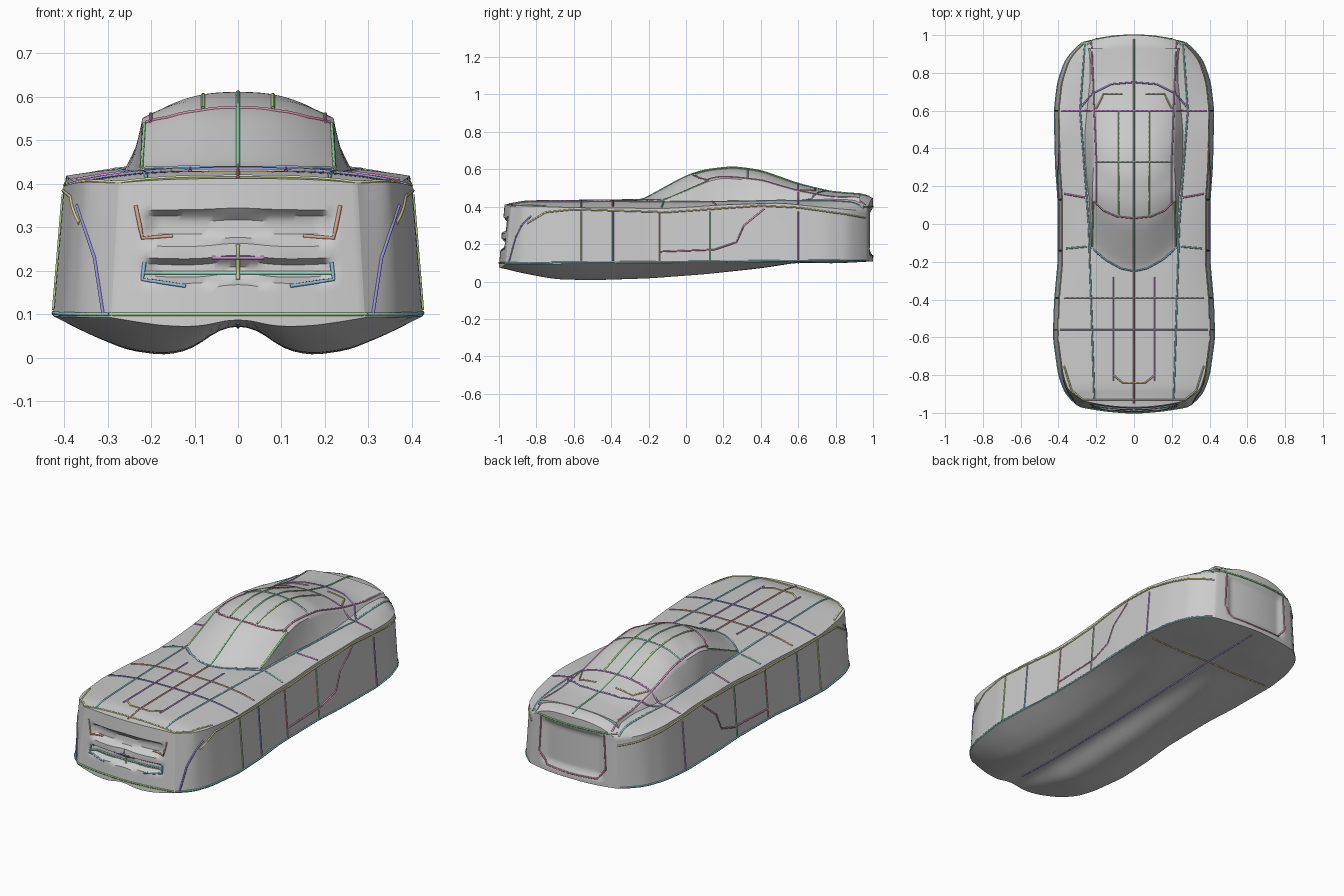
import bpy, bmesh, colorsys
from mathutils import Vector
from mathutils.bvhtree import BVHTree
from math import sin, pi

if "Cube" in bpy.data.objects:
    bpy.data.objects.remove(bpy.data.objects["Cube"])


def lin(pts, t):
    if t <= pts[0][0]:
        return pts[0][1]
    for (a, p), (b, q) in zip(pts, pts[1:]):
        if t <= b:
            return p + (q - p) * (t - a) / (b - a)
    return pts[-1][1]


def soft(pts, r=0.05):
    """Smoothed piecewise curve."""
    return lambda t: sum(lin(pts, t + r * k / 3) for k in range(-3, 4)) / 7


def step(a, b, t):
    t = max(0, min(1, (t - a) / (b - a)))
    return t * t * (3 - 2 * t)


# Body curves along the length
width = soft([(-1, .24), (-.95, .30), (-.9, .35), (-.8, .385), (-.6, .412), (-.4, .405), (-.2, .387),
              (.12, .387), (.3, .40), (.6, .407), (.75, .39), (.87, .35), (.95, .28), (1, .21)], .03)
crown = soft([(-.97, .41), (-.85, .43), (-.25, .437), (.3, .435), (.6, .445), (.85, .46), (.92, .47), (.97, .44)], .03)
edge = soft([(-.97, .40), (-.9, .405), (-.6, .395), (-.1, .39), (.2, .41), (.5, .42), (.8, .39), (1, .375)])
depth = soft([(-.97, .015), (-.85, .055), (-.7, .085), (-.5, .092), (-.2, .085), (.1, .065), (.4, .035), (.6, .005), (.8, .012), (1, 0)])
lobe = soft([(-.1, .27), (.05, .27), (.12, .4), (.25, .85), (.4, 1), (.6, .87), (.8, .48), (1, 0), (1.2, -.48)], .06)


def body_point(u, v, w):
    y = .965 * sin(v * pi / 2)
    rim = .092 + .009 * (y + 1)
    low = rim - depth(y) * lobe(abs(u))
    top = edge(y) + (crown(y) - edge(y)) * (1 - abs(u) ** 3)
    s = (w + 1) / 2
    z = low + (top - low) * s
    x = u * width(y) * (1.035 - .06 * s)
    # rounded ends, with shallow grille and tail panel recesses
    y += (1 if v > 0 else -1) * .035 * (1 - u * u) * step(.8, .96, abs(y))
    if v < 0:
        y += .03 * s * step(.85, .96, -y)
        if v == -1:
            ax = 1 - step(.18, .23, abs(x))
            for c, h in ((.30, .04), (.20, .03)):
                y += .028 * ax * (1 - step(h * .5, h, abs(z - c)))
    elif v == 1:
        y -= .018 * (1 - step(.15, .2, abs(x))) * step(.13, .17, z) * (1 - step(.36, .4, z))
    return x, y, z


# Cabin curves along the length
roof = soft([(-.25, .43), (-.2, .455), (-.1, .51), (0, .565), (.1, .597), (.25, .614), (.4, .594),
             (.6, .523), (.77, .481), (.93, .468)], .04)
half_top = soft([(-.25, .225), (.1, .22), (.35, .21), (.6, .215), (.93, .23)])
half_base = soft([(-.25, .24), (0, .245), (.2, .275), (.5, .305), (.7, .30), (.93, .27)])
drop = soft([(-.25, .0), (.05, .035), (.25, .07), (.6, .04), (.93, .02)])


def cabin_point(u, v, w):
    y = .34 + .59 * v
    s = (w + 1) / 2
    x = u * (half_base(y) + (half_top(y) - half_base(y)) * s)
    z = .36 + (roof(y) - drop(y) * abs(u) ** 2.5 - .36) * s
    return x, y + .12 * u * u * (1 - step(-.05, .5, y)), z


solids = []


def warped_box(name, func, nx, ny, nz):
    """A gridded box with every surface point moved by func."""
    bm = bmesh.new()
    n = (nx, ny, nz)
    for axis in range(3):
        a, b = [i for i in range(3) if i != axis]
        for side in (-1, 1):
            grid = []
            for i in range(n[a] + 1):
                row = []
                for j in range(n[b] + 1):
                    p = [0, 0, 0]
                    p[axis], p[a], p[b] = side, 2 * i / n[a] - 1, 2 * j / n[b] - 1
                    row.append(bm.verts.new(func(*p)))
                grid.append(row)
            for i in range(n[a]):
                for j in range(n[b]):
                    bm.faces.new((grid[i][j], grid[i + 1][j], grid[i + 1][j + 1], grid[i][j + 1]))
    bmesh.ops.remove_doubles(bm, verts=bm.verts, dist=.0002)
    bmesh.ops.recalc_face_normals(bm, faces=bm.faces)
    solids.append(BVHTree.FromBMesh(bm))
    me = bpy.data.meshes.new(name)
    bm.to_mesh(me)
    bm.free()
    ob = bpy.data.objects.new(name, me)
    bpy.context.collection.objects.link(ob)
    bpy.ops.object.select_all(action='DESELECT')
    ob.select_set(True)
    bpy.context.view_layer.objects.active = ob
    bpy.ops.object.shade_smooth_by_angle(angle=.6)


warped_box("car_body", body_point, 40, 90, 24)
warped_box("cabin", cabin_point, 32, 50, 12)

# Feature lines: drawn in one view and projected on to the surface
VIEWS = {"top": lambda a, b: ((a, b, 2), (0, 0, -1)), "under": lambda a, b: ((a, b, -2), (0, 0, 1)),
         "side": lambda a, b: ((2, a, b), (-1, 0, 0)), "front": lambda a, b: ((a, -2, b), (0, 1, 0)),
         "rear": lambda a, b: ((a, 2, b), (0, -1, 0))}
count = 0


def line(name, view, pts, mirror=True):
    global count
    path = []
    for (a, b), (c, d) in zip(pts, pts[1:]):
        n = max(2, int(((c - a) ** 2 + (d - b) ** 2) ** .5 / .025))
        path += [(a + (c - a) * k / n, b + (d - b) * k / n) for k in range(n)]
    path.append(pts[-1])
    hits = []
    for a, b in path:
        o, d = VIEWS[view](a, b)
        found = [h for h in (t.ray_cast(Vector(o), Vector(d)) for t in solids) if h[0]]
        if found:
            hits.append(min(found, key=lambda h: h[3])[0])
    if len(hits) < 2:
        return
    cu = bpy.data.curves.new(name, 'CURVE')
    cu.dimensions = '3D'
    cu.bevel_depth = .0045
    cu.bevel_resolution = 1
    cu.use_fill_caps = True
    for s in ((1, -1) if mirror else (1,)):
        sp = cu.splines.new('POLY')
        sp.points.add(len(hits) - 1)
        for p, h in zip(sp.points, hits):
            p.co = (h.x * s, h.y, h.z, 1)
    mat = bpy.data.materials.new(name + "_colour")
    mat.diffuse_color = (*colorsys.hsv_to_rgb(count * .381 % 1, .6, .7), 1)
    mat.use_nodes = True
    mat.node_tree.nodes["Principled BSDF"].inputs["Base Color"].default_value = mat.diffuse_color
    cu.materials.append(mat)
    count += 1
    bpy.context.collection.objects.link(bpy.data.objects.new(name, cu))


# Hood, roof and deck lines
line("hood_centre_line", "top", [(0, -.95), (0, -.25)], False)
line("roof_centre_line", "top", [(0, -.25), (0, .98)], False)
line("hood_inner_line", "top", [(.11, -.28), (.11, -.83)])
line("hood_notch_line", "top", [(0, -.84), (.06, -.84), (.11, -.8)])
line("shoulder_line", "top", [(.21, -.93), (.24, 0), (.285, .6), (.26, .95)])
line("roof_rail_line", "top", [(.2, .1), (.2, .35), (.21, .6), (.225, .96)])
line("roof_inner_line", "top", [(.08, .05), (.08, .6)])
for y, w in ((-.56, .39), (-.39, .37), (.33, .205), (.6, .385)):
    line("cross_line", "top", [(0, y), (w, y)])
line("hood_front_line", "top", [(0, -.93), (.27, -.93), (.33, -.88), (.37, -.75)])
line("windshield_base_line", "top", [(0, -.25), (.07, -.235), (.15, -.19), (.23, -.12)])
line("windshield_top_line", "top", [(0, .03), (.09, .04), (.16, .07), (.21, .12)])
line("windshield_side_line", "top", [(.222, -.12), (.215, .12)])
line("rear_window_line", "top", [(0, .75), (.12, .74), (.22, .69), (.28, .62)])
line("rear_window_inner_line", "top", [(.06, .69), (.16, .69), (.2, .61)])
line("front_fender_line", "top", [(.25, -.12), (.36, -.13)])
line("rear_fender_line", "top", [(.26, .14), (.37, .16)])
# Flank lines
for y in (-.56, -.39, -.14, .13, .6):
    line("flank_line", "side", [(y, .11), (y, .375)])
line("belt_line", "side", [(-.85, .31), (-.75, .37), (-.6, .385), (-.1, .37), (.4, .405), (.6, .395), (.85, .36), (.96, .34)])
line("sill_line", "side", [(-.96, .1), (0, .107), (.96, .115)])
line("door_line", "side", [(-.14, .16), (.15, .17), (.27, .21), (.31, .3), (.42, .39)])
# Front lines
line("front_lower_edge", "front", [(0, .1), (.41, .1)])
line("front_corner_line", "front", [(.31, .1), (.33, .23), (.37, .35)])
line("headlight_line", "front", [(.235, .35), (.22, .275), (.15, .28)])
line("grille_line", "front", [(0, .195), (.22, .195)])
line("grille_upper_line", "front", [(0, .23), (.06, .23)])
line("grille_centre_line", "front", [(0, .18), (0, .26)], False)
line("intake_line", "front", [(.215, .22), (.22, .18), (.12, .165)])
# Tail and underside lines
line("tail_panel_line", "rear", [(.19, .39), (.2, .2), (.15, .14), (0, .135)])
line("tail_upper_line", "rear", [(0, .4), (.25, .4)])
line("underside_centre_line", "under", [(0, -.9), (0, .95)], False)
line("underside_cross_line", "under", [(0, .6), (.38, .6)])
